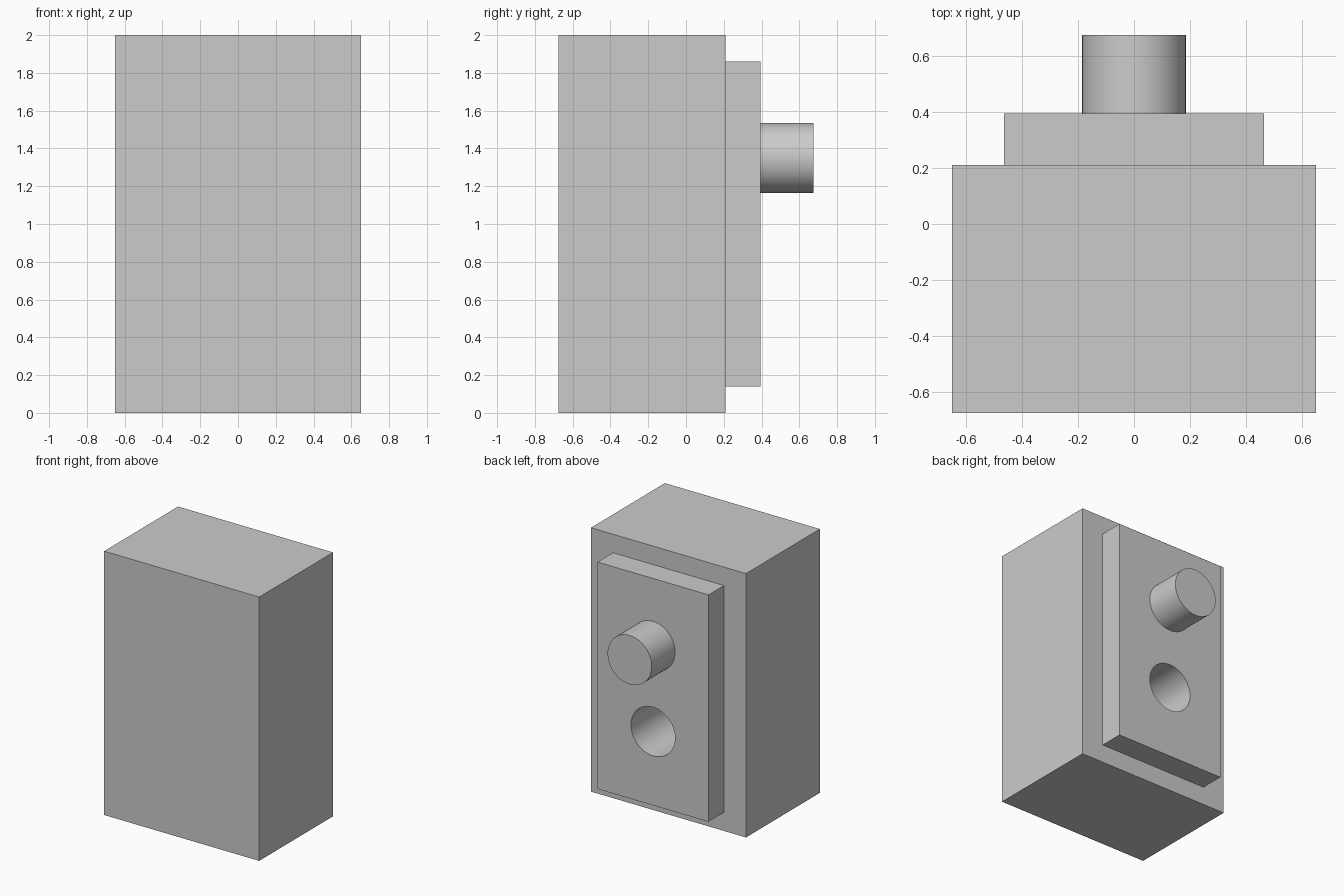
import bpy
import math

if "Cube" in bpy.data.objects:
    bpy.data.objects.remove(bpy.data.objects["Cube"], do_unlink=True)

# Single grey material
grey = bpy.data.materials.new("plain_grey")
grey.use_nodes = True
colour = (0.6, 0.6, 0.6, 1)
grey.diffuse_color = colour
grey.node_tree.nodes["Principled BSDF"].inputs["Base Color"].default_value = colour

RADIUS = 0.185
BACK = 0.395      # rear surface of the raised plate


def box(name, width, y0, y1, z0, z1):
    bpy.ops.mesh.primitive_cube_add(size=1, location=(0, (y0 + y1) / 2, (z0 + z1) / 2))
    ob = bpy.context.object
    ob.name = name
    ob.scale = (width, y1 - y0, z1 - z0)
    bpy.ops.object.transform_apply(location=False, rotation=False, scale=True)
    ob.data.materials.append(grey)
    return ob


def rod(name, y0, y1, z):
    bpy.ops.mesh.primitive_cylinder_add(vertices=64, radius=RADIUS, depth=y1 - y0,
                                        location=(0, (y0 + y1) / 2, z),
                                        rotation=(math.pi / 2, 0, 0))
    ob = bpy.context.object
    ob.name = name
    ob.data.materials.append(grey)
    return ob


# Main block, raised back plate and round peg
body = box("body", 1.3, -0.675, 0.21, 0, 2)
plate = box("back_plate", 0.93, 0.21, BACK, 0.14, 1.86)
peg = rod("peg", BACK, 0.675, 1.35)

# Blind socket below the peg, cut through the plate into the body
cutter = rod("socket_cutter", BACK - 0.56, BACK + 0.1, 0.70)
cutter.hide_render = True
for part in (body, plate):
    cut = part.modifiers.new("socket", "BOOLEAN")
    cut.operation = "DIFFERENCE"
    cut.solver = "EXACT"
    cut.object = cutter
    bpy.context.view_layer.objects.active = part
    bpy.ops.object.modifier_apply(modifier=cut.name)
bpy.data.objects.remove(cutter, do_unlink=True)

# Smooth round walls, crisp edges
bpy.ops.object.select_all(action="DESELECT")
for part in (body, plate, peg):
    part.select_set(True)
bpy.context.view_layer.objects.active = body
bpy.ops.object.shade_smooth_by_angle(angle=math.radians(30))
